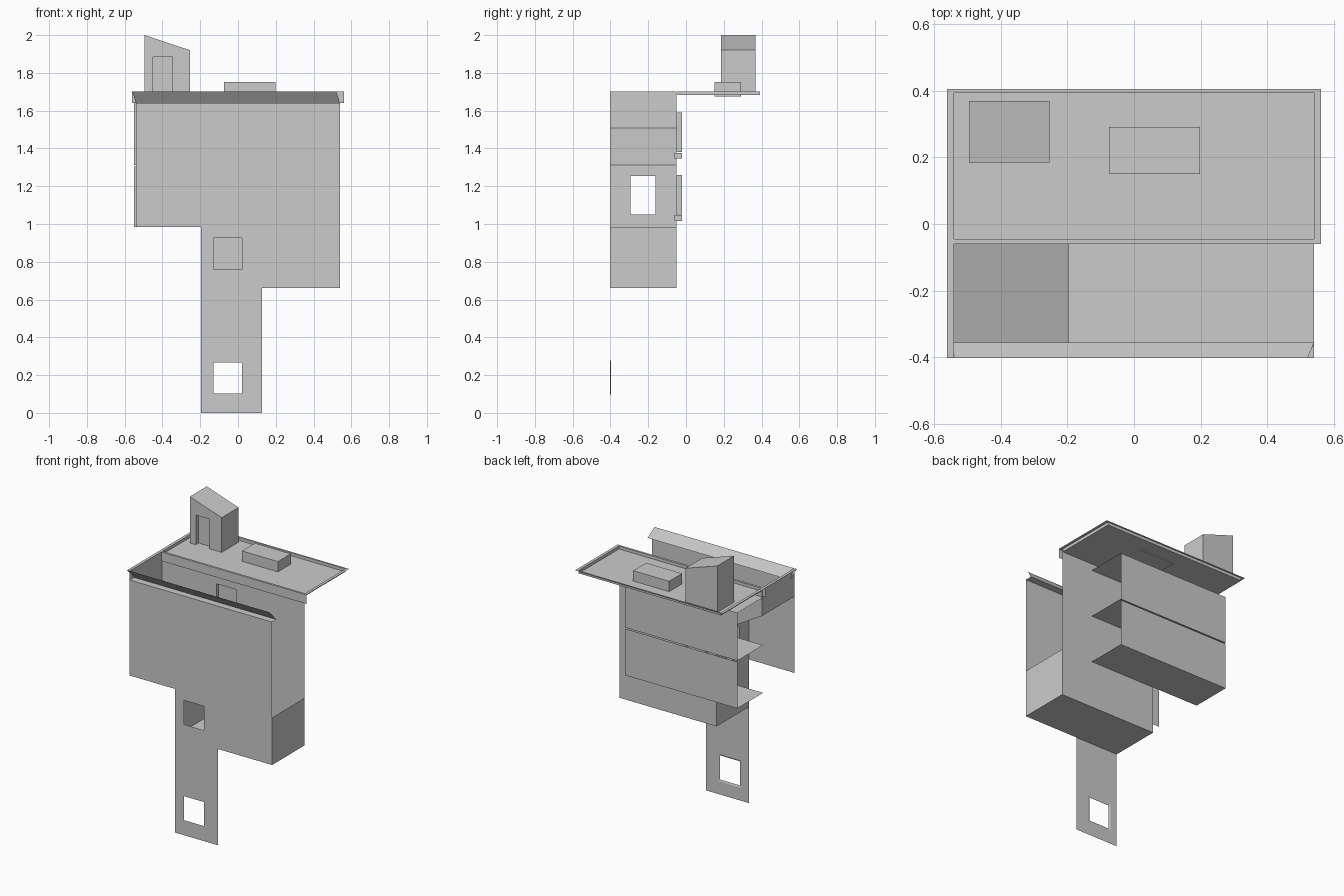
import bpy, bmesh

if "Cube" in bpy.data.objects:
    bpy.data.objects.remove(bpy.data.objects["Cube"])

def finish(name, bm):
    me = bpy.data.meshes.new(name)
    bm.to_mesh(me)
    bm.free()
    ob = bpy.data.objects.new(name, me)
    bpy.context.collection.objects.link(ob)
    return ob

def place(axis, pos, a, b):
    """Map 2D point to 3D on a plane with a fixed x, y or z."""
    return {'x': (pos, a, b), 'y': (a, pos, b), 'z': (a, b, pos)}[axis]

def rect(a0, a1, b0, b1):
    return [(a0, b0), (a1, b0), (a1, b1), (a0, b1)]

def panel(name, axis, pos, outline, holes=()):
    """Thin flat sheet, with openings."""
    bm = bmesh.new()
    if not holes:
        bm.faces.new([bm.verts.new(place(axis, pos, *p)) for p in outline])
        return finish(name, bm)
    for loop in [outline, *holes]:
        vs = [bm.verts.new(place(axis, pos, *p)) for p in loop]
        for i, v in enumerate(vs):
            bm.edges.new((v, vs[(i + 1) % len(vs)]))
    bmesh.ops.triangle_fill(bm, use_beauty=True, use_dissolve=False, edges=bm.edges[:])
    return finish(name, bm)

def reveal(name, axis, pos, depth, hole, flare=0.0):
    """Four strips lining a window opening."""
    bm = bmesh.new()
    (a0, b0), (a1, b1) = hole[0], hole[2]
    outer = rect(a0 - flare, a1 + flare, b0 - flare, b1 + flare)
    r0 = [bm.verts.new(place(axis, pos, *p)) for p in hole]
    r1 = [bm.verts.new(place(axis, pos + depth, *p)) for p in outer]
    for i in range(4):
        j = (i + 1) % 4
        bm.faces.new((r0[i], r0[j], r1[j], r1[i]))
    return finish(name, bm)

def sheet(name, pts):
    bm = bmesh.new()
    bm.faces.new([bm.verts.new(p) for p in pts])
    return finish(name, bm)

def prism(name, profile, y0, y1):
    """Extrude an xz profile along y."""
    bm = bmesh.new()
    f = bm.faces.new([bm.verts.new((x, y0, z)) for x, z in profile])
    new = bmesh.ops.extrude_face_region(bm, geom=[f])['geom']
    bmesh.ops.translate(bm, vec=(0, y1 - y0, 0),
                        verts=[v for v in new if isinstance(v, bmesh.types.BMVert)])
    bmesh.ops.recalc_face_normals(bm, faces=bm.faces[:])
    return finish(name, bm)

FRONT, BACK, REAR = -0.402, -0.05, 0.23
LOW, MID, UP, EAVE, TOP = 0.66, 0.985, 1.312, 1.64, 1.702

# Front facade with hanging strip and two windows
front_windows = [rect(-0.13, 0.022, z, z + 0.165) for z in (0.103, 0.76)]
panel("front_wall", 'y', FRONT,
      [(-0.197, 0), (0.128, 0), (0.128, LOW), (0.54, LOW), (0.54, EAVE),
       (-0.54, EAVE), (-0.54, MID), (-0.197, MID)], front_windows)
for w in front_windows:
    reveal("front_window_frame", 'y', FRONT, 0.004, w, 0.012)

# Leaning cornice over the facade, and the side coping
sheet("cornice_ledge", [(-0.54, FRONT, EAVE), (0.54, FRONT, EAVE),
                        (0.54, -0.355, EAVE), (-0.54, -0.355, EAVE)])
sheet("cornice", [(-0.54, -0.355, EAVE), (0.54, -0.355, EAVE),
                  (0.52, FRONT, TOP), (-0.56, FRONT, TOP)])
panel("side_coping", 'z', TOP, rect(-0.56, -0.54, FRONT, -0.06))

# Back wall of the light well with two windows
back_windows = [rect(-0.13, 0.022, z, z + 0.21) for z in (1.05, 1.38)]
panel("well_back_wall", 'y', BACK,
      [(-0.197, LOW), (0.54, LOW), (0.54, TOP), (-0.54, TOP),
       (-0.54, 1.508), (-0.197, UP)], back_windows)
for w in back_windows:
    z = w[0][1]
    reveal("back_window_frame", 'y', BACK, 0.03, w)
    prism("back_window_sill", rect(-0.14, 0.032, z - 0.033, z - 0.003), -0.06, -0.02)

# Side walls, floor and sloped soffit of the well
side_window = rect(-0.294, -0.162, 1.05, 1.255)
panel("inner_left_wall", 'x', -0.197, rect(FRONT, BACK, LOW, UP), [side_window])
panel("upper_left_wall", 'x', -0.54, rect(FRONT, BACK, 1.508, TOP))
panel("lower_right_wall", 'x', 0.54, rect(FRONT, BACK, LOW, MID))
panel("well_floor", 'z', LOW, rect(-0.197, 0.54, FRONT, BACK))
sheet("sloped_soffit", [(-0.54, FRONT, 1.508), (-0.197, FRONT, UP),
                        (-0.197, BACK, UP), (-0.54, BACK, 1.508)])

# Rear storeys: floor slabs with closing panels
for z in (MID, UP, EAVE):
    panel("rear_floor", 'z', z, rect(-0.55, 0.30, BACK, REAR))
for z0, z1 in ((MID, UP - 0.008), (UP, EAVE)):
    panel("rear_wall", 'y', REAR, rect(-0.55, 0.30, z0, z1))

# Roof tray: rim, upstand and recessed deck, with front fascia
deck = rect(-0.54, 0.54, -0.045, 0.392)
panel("roof_rim", 'z', TOP, rect(-0.56, 0.56, -0.06, 0.405), [deck])
reveal("roof_upstand", 'z', TOP, -0.02, deck)
panel("roof_deck", 'z', TOP - 0.02, deck)
panel("roof_fascia", 'y', -0.06, rect(-0.56, 0.56, EAVE, TOP))

# Rooftop stair house with recessed door, and skylight box
house = prism("stair_house", [(-0.495, 1.682), (-0.253, 1.682), (-0.253, 1.92),
                              (-0.495, 2.0)], 0.185, 0.368)
cutter = prism("door_cutter", rect(-0.45, -0.347, 1.66, 1.885), 0.15, 0.215)
cutter.hide_render = True
mod = house.modifiers.new("door", 'BOOLEAN')
mod.operation, mod.solver, mod.object = 'DIFFERENCE', 'EXACT', cutter
bpy.context.view_layer.objects.active = house
bpy.ops.object.modifier_apply(modifier=mod.name)
bpy.data.objects.remove(cutter)
prism("skylight_box", rect(-0.075, 0.198, 1.675, 1.753), 0.15, 0.29)
